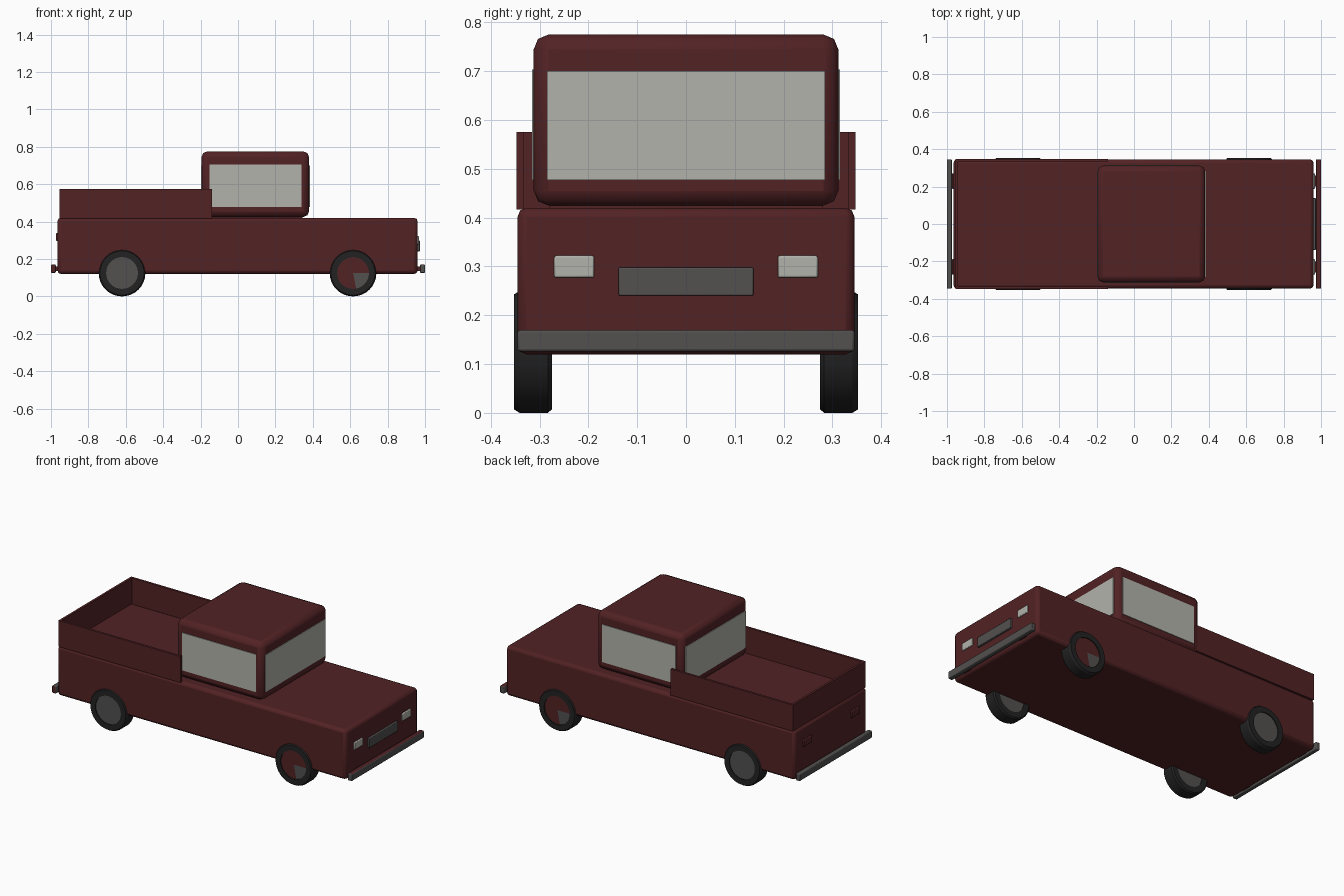
import bpy
import math

if "Cube" in bpy.data.objects:
    bpy.data.objects.remove(bpy.data.objects["Cube"], do_unlink=True)


def material(name, color):
    m = bpy.data.materials.new(name)
    m.use_nodes = True
    m.diffuse_color = (*color, 1)
    m.node_tree.nodes["Principled BSDF"].inputs["Base Color"].default_value = (*color, 1)
    return m


RED = material("dark red paint", (0.085, 0.016, 0.018))
GLASS = material("pale glass", (0.45, 0.45, 0.41))
GREY = material("grey metal", (0.085, 0.082, 0.08))
RUBBER = material("black rubber", (0.016, 0.016, 0.016))


def box(name, x, y, z, mats, bevel=0.0, segments=2):
    """Box spanning the (low, high) ranges, with rounded edges."""
    bpy.ops.mesh.primitive_cube_add(size=1)
    o = bpy.context.object
    o.name = name
    for v in o.data.vertices:
        v.co = [r[0] if c < 0 else r[1] for c, r in zip(v.co, (x, y, z))]
    for m in mats:
        o.data.materials.append(m)
    if bevel:
        mod = o.modifiers.new("rounded edges", "BEVEL")
        mod.width = bevel
        mod.segments = segments
        bpy.ops.object.shade_smooth_by_angle(angle=math.radians(30))
    return o


def lathe(name, profile, sides, mats, x, side):
    """Closed (radius, offset) profile turned about the axle; side is -1 or 1."""
    verts, faces, n = [], [], len(profile)
    for i in range(sides):
        a = 2 * math.pi * i / sides
        verts += [(r * math.cos(a), -d, r * math.sin(a)) for r, d in profile]
        j = (i + 1) % sides
        faces += [(i * n + k, i * n + (k + 1) % n, j * n + (k + 1) % n, j * n + k)
                  for k in range(n)]
    me = bpy.data.meshes.new(name)
    me.from_pydata(verts, [], faces)
    for m in mats:
        me.materials.append(m)
    o = bpy.data.objects.new(name, me)
    bpy.context.collection.objects.link(o)
    o.location = (x, 0, 0.125)
    o.rotation_euler.z = math.pi if side > 0 else 0
    bpy.context.view_layer.objects.active = o
    bpy.ops.object.select_all(action="DESELECT")
    o.select_set(True)
    bpy.ops.object.mode_set(mode="EDIT")
    bpy.ops.mesh.select_all(action="SELECT")
    bpy.ops.mesh.remove_doubles(threshold=0.0001)
    bpy.ops.mesh.normals_make_consistent(inside=False)
    bpy.ops.object.mode_set(mode="OBJECT")
    bpy.ops.object.shade_smooth_by_angle(angle=math.radians(30))
    return o


# Body and cab
box("body", (-0.965, 0.96), (-0.345, 0.345), (0.12, 0.42), [RED], 0.018)
box("cab", (-0.195, 0.38), (-0.312, 0.312), (0.425, 0.775), [RED], 0.03)
box("cab_base", (-0.16, 0.345), (-0.28, 0.28), (0.41, 0.44), [RED])

# Windows
for name, x in (("windscreen", 0.38), ("rear_window", -0.195)):
    box(name, (x - 0.004, x + 0.004), (-0.285, 0.285), (0.477, 0.70), [GLASS])
for name, s in (("right", -1), ("left", 1)):
    box(name + "_window", (-0.152, 0.34), sorted((s * 0.309, s * 0.316)),
        (0.477, 0.704), [GLASS])

# Load bed walls
for name, s in (("right", -1), ("left", 1)):
    box(name + "_bed_wall", (-0.955, -0.14), sorted((s * 0.333, s * 0.347)),
        (0.417, 0.575), [RED])
box("tailgate", (-0.955, -0.941), (-0.347, 0.347), (0.417, 0.575), [RED])

# Bumpers: red upper face in front, red end at the back
front = box("front_bumper", (0.972, 1.0), (-0.345, 0.345), (0.126, 0.17),
            [GREY, RED], 0.005)
rear = box("rear_bumper", (-1.0, -0.974), (-0.345, 0.345), (0.126, 0.17),
           [GREY, RED], 0.005)
for p in front.data.polygons:
    p.material_index = int(p.normal.z > 0.5)
for p in rear.data.polygons:
    p.material_index = int(p.normal.y < -0.5)
for name, x in (("front", (0.95, 0.98)), ("rear", (-0.98, -0.95))):
    for s in (-1, 1):
        box(name + "_bumper_mount", x, sorted((s * 0.2, s * 0.26)), (0.135, 0.16), [RED])

# Lights and grille
for s in (-1, 1):
    y = sorted((s * 0.188, s * 0.27))
    box("headlight", (0.95, 0.968), y, (0.277, 0.322), [GLASS], 0.004)
    box("taillight", (-0.974, -0.95), y, (0.297, 0.338), [RED], 0.004)
box("grille", (0.95, 0.972), (-0.138, 0.138), (0.24, 0.298), [GREY], 0.003)

# Wheels: tyre ring with a recessed hub disc
tyre = [(0.085, 0.275), (0.118, 0.275), (0.125, 0.283),
        (0.125, 0.341), (0.118, 0.352), (0.085, 0.352)]
hub = [(0, 0.28), (0.088, 0.28), (0.088, 0.3465), (0, 0.3465)]
for x, end in ((-0.62, "rear"), (0.615, "front")):
    for side in (-1, 1):
        lathe(end + "_tyre", tyre, 32, [RUBBER], x, side)
        disc = lathe(end + "_hub", hub, 32, [GREY, RED], x, side)
        if end == "front":
            # Outer face is painted red except for one lower sector
            for p in disc.data.polygons:
                c = p.center
                grey = c.z < 0 and 0.3 * abs(c.z) < c.x
                p.material_index = int(c.y < -0.34 and not grey)
